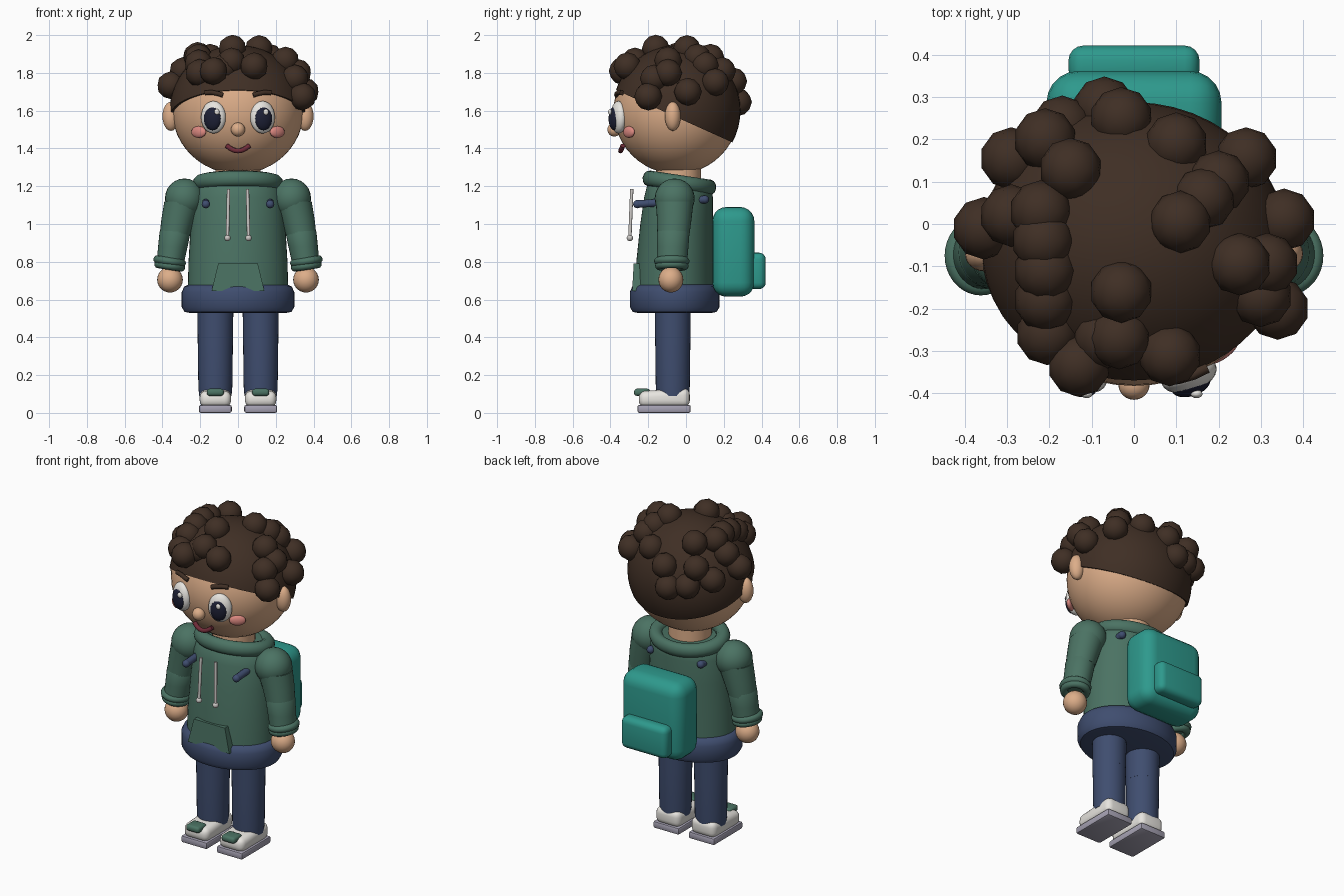
import bpy, bmesh, math
from mathutils import Vector, Matrix

if "Cube" in bpy.data.objects:
    bpy.data.objects.remove(bpy.data.objects["Cube"])

def mat(name, r, g, b):
    m = bpy.data.materials.new(name)
    m.diffuse_color = (r, g, b, 1)
    m.use_nodes = True
    m.node_tree.nodes["Principled BSDF"].inputs["Base Color"].default_value = m.diffuse_color
    return m

SKIN = mat("skin", .72, .42, .25)
HAIR = mat("hair", .05, .028, .018)
GREEN = mat("green_cloth", .07, .17, .125)
NAVY = mat("navy_cloth", .05, .075, .16)
TEAL = mat("teal_cloth", .027, .32, .265)
WHITE = mat("white", .8, .78, .74)
SOLE = mat("sole", .38, .36, .45)
DARK = mat("dark", .012, .014, .035)
PINK = mat("blush", .72, .25, .22)
LIP = mat("lip", .16, .025, .04)
CORD = mat("cord", .6, .58, .56)

def build(name, bm, m, angle=40):
    bmesh.ops.recalc_face_normals(bm, faces=bm.faces)
    me = bpy.data.meshes.new(name)
    bm.to_mesh(me)
    bm.free()
    ob = bpy.data.objects.new(name, me)
    bpy.context.collection.objects.link(ob)
    me.materials.append(m)
    bpy.ops.object.select_all(action='DESELECT')
    ob.select_set(True)
    bpy.context.view_layer.objects.active = ob
    bpy.ops.object.shade_smooth_by_angle(angle=math.radians(angle))
    return ob

def ball(name, c, r, m, rot=(0, 0, 0), seg=24):
    bm = bmesh.new()
    bmesh.ops.create_uvsphere(bm, u_segments=seg, v_segments=seg // 2, radius=1)
    ob = build(name, bm, m)
    ob.location, ob.scale, ob.rotation_euler = c, r, rot
    return ob

def skin_rings(bm, rings):
    rows = [[bm.verts.new(p) for p in ring] for ring in rings]
    n = len(rows[0])
    for a, b in zip(rows, rows[1:]):
        for i in range(n):
            bm.faces.new((a[i], a[(i + 1) % n], b[(i + 1) % n], b[i]))
    bm.faces.new(rows[0])
    bm.faces.new(rows[-1])

def loft(name, rings, m, n=32):
    """rings: (cx, cy, z, rx, ry) ellipses stacked in z"""
    bm = bmesh.new()
    ang = [2 * math.pi * i / n for i in range(n)]
    skin_rings(bm, [[(cx + rx * math.cos(a), cy + ry * math.sin(a), z) for a in ang]
                    for cx, cy, z, rx, ry in rings])
    return build(name, bm, m)

def tube(name, pts, r, m):
    cu = bpy.data.curves.new(name, 'CURVE')
    cu.dimensions, cu.bevel_depth, cu.bevel_resolution, cu.use_fill_caps = '3D', r, 3, True
    sp = cu.splines.new('POLY')
    sp.points.add(len(pts) - 1)
    for p, q in zip(sp.points, pts):
        p.co = (*q, 1)
    cu.materials.append(m)
    ob = bpy.data.objects.new(name, cu)
    bpy.context.collection.objects.link(ob)
    return ob

def rbox(name, lo, hi, bevel, m, seg=4, shape=None):
    bm = bmesh.new()
    bmesh.ops.create_cube(bm, size=1)
    for v in bm.verts:
        v.co = [lo[i] + (v.co[i] + .5) * (hi[i] - lo[i]) for i in range(3)]
        if shape:
            shape(v)
    if bevel:
        bmesh.ops.bevel(bm, geom=bm.edges[:], offset=bevel, segments=seg, profile=.5, affect='EDGES')
    return build(name, bm, m)

def torus(name, c, major, minor, m, rot=(0, 0, 0), scale=(1, 1, 1)):
    bpy.ops.mesh.primitive_torus_add(major_radius=major, minor_radius=minor, major_segments=36,
                                     minor_segments=12, location=c, rotation=rot)
    ob = bpy.context.object
    ob.name, ob.scale = name, scale
    ob.data.materials.append(m)
    bpy.ops.object.shade_smooth_by_angle(angle=math.radians(60))
    return ob

# head, nose, mouth, neck
ball("head", (0, -.05, 1.6), (.348, .333, .335), SKIN, seg=48)
ball("nose", (0, -.38, 1.5), (.037, .036, .037), SKIN)
tube("mouth", [(.06 * t, -.346 + .012 * t * t, 1.387 + .028 * t * t)
               for t in (-1, -.75, -.5, -.25, 0, .25, .5, .75, 1)], .013, LIP)
loft("neck", [(0, -.04, 1.1, .12, .12), (0, -.04, 1.35, .12, .12)], SKIN)

# hair cap cut along a sloping hairline
bm = bmesh.new()
bmesh.ops.create_uvsphere(bm, u_segments=48, v_segments=24, radius=1)
bmesh.ops.transform(bm, verts=bm.verts, matrix=Matrix.Translation((0, -.05, 1.6))
                    @ Matrix.Diagonal((.362, .338, .346, 1)))
cut = bmesh.ops.bisect_plane(bm, geom=bm.verts[:] + bm.edges[:] + bm.faces[:], plane_co=(0, -.05, 1.565),
                             plane_no=Vector((0, .45, 1)).normalized(), clear_inner=True)
bmesh.ops.edgeloop_fill(bm, edges=[e for e in cut['geom_cut'] if isinstance(e, bmesh.types.BMEdge)])
build("hair_cap", bm, HAIR)

# hair curls
CURLS = [(-.07, .275, 1.645), (-.03, .25, 1.755), (.10, .19, 1.81), (-.15, .13, 1.88),
         (-.21, .20, 1.77), (-.29, .155, 1.70), (-.355, -.01, 1.735), (-.29, .02, 1.81),
         (-.22, .03, 1.88), (-.215, -.04, 1.89), (-.21, -.11, 1.88), (-.21, -.18, 1.85),
         (-.205, -.26, 1.80), (-.13, -.335, 1.81), (-.03, -.16, 1.928), (-.035, -.27, 1.86),
         (-.07, -.27, 1.83), (.085, -.31, 1.835), (.11, .005, 1.926), (.165, .06, 1.88),
         (.2, .1, 1.84), (.265, .155, 1.75), (.355, .01, 1.70), (.25, -.095, 1.865),
         (.315, -.095, 1.80), (.3, -.17, 1.77), (.34, -.2, 1.675), (-.17, .23, 1.66)]
for i, c in enumerate(CURLS):
    bm = bmesh.new()
    bmesh.ops.create_icosphere(bm, subdivisions=2, radius=.074)
    build(f"curl_{i}", bm, HAIR).location = c

# torso: navy hem, hoodie, collar, pocket
loft("hem", [(0, -.06, z, x, y) for z, x, y in
             [(.53, .26, .20), (.535, .283, .222), (.56, .298, .237), (.64, .298, .237),
              (.668, .285, .225), (.68, .262, .205)]], NAVY, 48)
loft("hoodie", [(0, -.062, .64, .266, .208), (0, -.06, .8, .262, .203), (0, -.05, 1.0, .25, .192),
                (0, -.04, 1.14, .238, .182), (0, -.035, 1.2, .22, .172), (0, -.035, 1.225, .19, .15)], GREEN, 48)
torus("hood_collar", (0, -.035, 1.217), .198, .042, GREEN, (-.15, 0, 0), (1, .82, 1))
def taper(v):
    if v.co.z > .7:
        v.co.x *= .75
        v.co.y += .008
rbox("front_pocket", (-.14, -.285, .645), (.14, -.2, .79), 0, GREEN, shape=taper)

# backpack
rbox("backpack", (-.207, .14, .615), (.207, .362, 1.09), .075, TEAL, 5)
rbox("backpack_pocket", (-.155, .33, .655), (.155, .422, .848), .035, TEAL)

for s, side in ((-1, "right"), (1, "left")):
    # eyes, brows, cheeks, ears
    rot = (0, 0, s * .33)
    ball(f"eye_white_{side}", (s * .13, -.357, 1.565), (.068, .04, .086), WHITE, rot)
    ball(f"eye_pupil_{side}", (s * .135, -.38, 1.558), (.048, .027, .062), DARK, rot)
    ball(f"eye_glint_{side}", (s * .13 + .018, -.402, 1.593), (.014, .01, .016), WHITE)
    tube(f"brow_{side}", [(s * .08, -.368, 1.682), (s * .105, -.366, 1.69),
                          (s * .14, -.356, 1.697), (s * .173, -.34, 1.694)], .013, HAIR)
    ball(f"cheek_{side}", (s * .208, -.302, 1.487), (.046, .018, .031), PINK, (0, 0, s * .62))
    ball(f"ear_{side}", (s * .355, -.07, 1.57), (.045, .042, .077), SKIN)

    # arms: shoulder, sleeve, cuff, hand
    ball(f"shoulder_{side}", (s * .283, -.06, 1.135), (.104, .106, .106), GREEN)
    loft(f"upper_sleeve_{side}", [(s * .29, -.06, 1.12, .1, .1), (s * .315, -.062, 1.03, .09, .092),
                                  (s * .335, -.067, .94, .08, .085)], GREEN)
    loft(f"lower_sleeve_{side}", [(s * .33, -.065, .985, .07, .075), (s * .333, -.067, .96, .082, .086),
                                  (s * .345, -.07, .88, .078, .083), (s * .36, -.075, .785, .072, .08)], GREEN)
    for z, k in ((.803, 1), (.778, .93)):
        torus(f"cuff_{side}", (s * .362, -.075, z), .066 * k, .021, GREEN, (0, s * -.15, 0), (1, 1.08, 1))
    ball(f"hand_{side}", (s * .36, -.08, .705), (.068, .066, .068), SKIN)

    # strap ends and drawstrings
    tube(f"pack_strap_{side}", [(s * .17, -.262, 1.105), (s * .17, .1, 1.13)], .021, NAVY)
    for y, z in ((-.258, 1.105), (.1, 1.13)):
        ball(f"strap_end_{side}", (s * .17, y, z), (.022, .022, .022), NAVY, seg=16)
    tube(f"drawstring_{side}", [(s * .05, -.287, 1.185), (s * .056, -.297, .93)], .009, CORD)
    ball(f"drawstring_tip_{side}", (s * .056, -.297, .926), (.017, .017, .017), CORD, seg=16)

    # legs and shoes
    x = s * .12
    loft(f"upper_leg_{side}", [(x, -.07, .36, .093, .093), (x, -.07, .6, .096, .096)], NAVY)
    loft(f"lower_leg_{side}", [(x, -.07, .09, .086, .086), (x, -.07, .14, .09, .09),
                               (x, -.07, .37, .093, .093)], NAVY)
    def toe(v):
        if v.co.y < -.1 and v.co.z > .08:
            v.co.z -= .018
    rbox(f"sole_{side}", (x - .087, -.257, 0), (x + .087, .025, .042), .01, SOLE, 2)
    rbox(f"shoe_{side}", (x - .083, -.25, .03), (x + .083, .02, .132), .035, WHITE, shape=toe)
    rbox(f"shoe_strap_{side}", (x - .045, -.275, .09), (x + .045, -.19, .128), .015, GREEN, 3)
